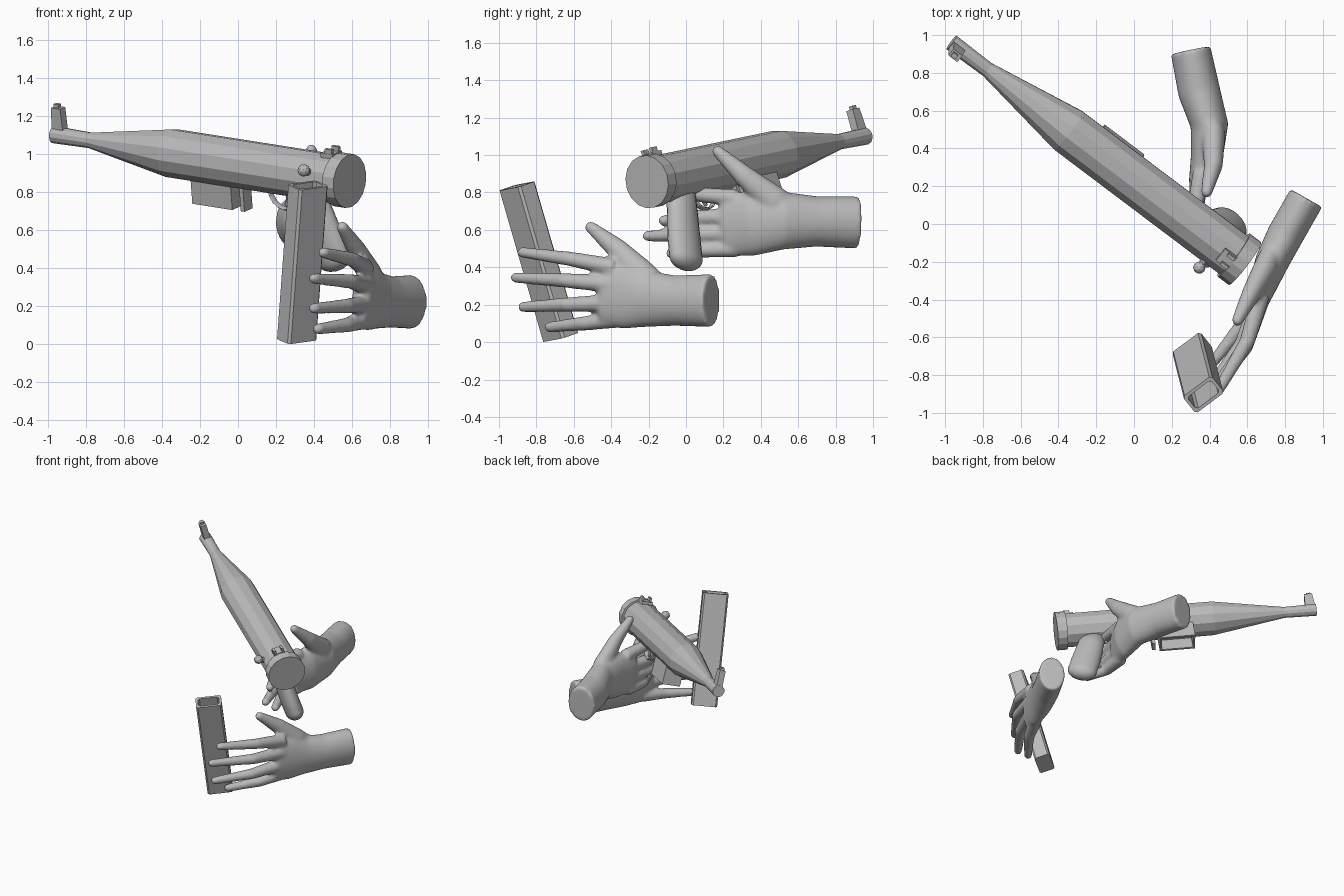
import bpy, bmesh
from math import sin, cos, pi, radians, copysign
from mathutils import Vector, Matrix

if "Cube" in bpy.data.objects:
    bpy.data.objects.remove(bpy.data.objects["Cube"])

grey = bpy.data.materials.new("plain grey")
grey.use_nodes = True
grey.diffuse_color = (0.5, 0.5, 0.5, 1)
grey.node_tree.nodes["Principled BSDF"].inputs["Base Color"].default_value = (0.5, 0.5, 0.5, 1)


def finish(name, bm, smooth=False, matrix=None):
    bmesh.ops.recalc_face_normals(bm, faces=bm.faces)
    if matrix:
        bm.transform(matrix)
    mesh = bpy.data.meshes.new(name)
    bm.to_mesh(mesh)
    bm.free()
    mesh.materials.append(grey)
    obj = bpy.data.objects.new(name, mesh)
    bpy.context.collection.objects.link(obj)
    for p in mesh.polygons:
        p.use_smooth = smooth
    return obj


def tube(bm, path, wide, radii, round_tip=True, sides=20):
    """Loft ellipses along a path; radii are (along wide axis, across it)."""
    path = [Vector(p) for p in path]
    wide = Vector(wide)
    rings = []
    for i, p in enumerate(path):
        tan = (path[min(i + 1, len(path) - 1)] - path[max(i - 1, 0)]).normalized()
        w = (wide - tan * wide.dot(tan)).normalized()
        rings.append((p, w, tan.cross(w), *radii[i]))
    if round_tip:
        p, w, n, a, b = rings[-1]
        for t in (0.3, 0.6, 0.85, 0.97):
            k = (1 - t * t) ** 0.5
            rings.append((p + tan * min(a, b) * t, w, n, a * k, b * k))
    loops = []
    for p, w, n, a, b in rings:
        loops.append([bm.verts.new(p + w * a * cos(2 * pi * i / sides) + n * b * sin(2 * pi * i / sides))
                      for i in range(sides)])
    for r0, r1 in zip(loops, loops[1:]):
        for i in range(sides):
            j = (i + 1) % sides
            bm.faces.new((r0[i], r0[j], r1[j], r1[i]))
    bm.faces.new(loops[0][::-1])
    bm.faces.new(loops[-1])


def box(bm, center, size):
    m = Matrix.Translation(center) @ Matrix.Diagonal((*size, 1))
    return bmesh.ops.create_cube(bm, size=1, matrix=m)["verts"]


def hollow(bm, end, wall, depth):
    """Sink the face at the top (end = 1) or bottom (end = -1), leaving a rim."""
    face = max(bm.faces, key=lambda f: f.calc_center_median().z * end)
    mid = face.calc_center_median()
    outer = list(face.verts)
    rim = [bm.verts.new((v.co.x - copysign(wall, v.co.x - mid.x),
                         v.co.y - copysign(wall, v.co.y - mid.y), v.co.z)) for v in outer]
    floor = [bm.verts.new(v.co - Vector((0, 0, end * depth))) for v in rim]
    bm.faces.remove(face)
    for a, b in ((outer, rim), (rim, floor)):
        for i in range(len(a)):
            bm.faces.new((a[i - 1], a[i], b[i], b[i - 1]))
    bm.faces.new(floor)


# Gun frame: local x = right side, y = toward the muzzle, z = up, rolled a little
fwd = Vector((-1.54, 1.16, 0.242)).normalized()
side = fwd.cross(Vector((0, 0, 1))).normalized()
up = side.cross(fwd)
roll = radians(16)
side, up = side * cos(roll) + up * sin(roll), up * cos(roll) - side * sin(roll)
gun = Matrix.Translation((0.587, -0.209, 0.857)) @ Matrix((side, fwd, up)).transposed().to_4x4()


def turned(name, profile, sides):
    bm = bmesh.new()
    tube(bm, [(0, t, 0) for t, r in profile], (0, 0, 1), [(r, r) for t, r in profile], False, sides)
    return finish(name, bm, matrix=gun)


turned("receiver_and_barrel", [(0.07, 0.13), (1.18, 0.13), (1.69, 0.047), (1.72, 0.042), (1.96, 0.046)], 12)
turned("rear_cap", [(0, 0.143), (0.075, 0.143)], 16)

# Front sight post, narrower at the top
bm = bmesh.new()
post = box(bm, (0, 1.92, 0.09), (0.045, 0.075, 0.13))
for v in post:
    if v.co.z > 0.1:
        v.co.y = 1.92 + (v.co.y - 1.92) * 0.8
box(bm, (0, 1.925, 0.162), (0.025, 0.03, 0.025))
finish("front_sight", bm, matrix=gun)

# Rear sight: base with two ears
bm = bmesh.new()
box(bm, (0, 0.11, 0.135), (0.08, 0.08, 0.025))
for x in (-0.03, 0.03):
    box(bm, (x, 0.1, 0.15), (0.018, 0.045, 0.045))
finish("rear_sight", bm, matrix=gun)

# Bolt handle: shaft with round knob
bm = bmesh.new()
out = Vector((-0.875, 0, 0.46))
start = Vector((0, 0.185, 0))
tube(bm, [start + out * 0.1, start + out * 0.165], (0, 1, 0), [(0.02, 0.02)] * 2, False, 10)
bmesh.ops.create_icosphere(bm, subdivisions=2, radius=0.033, matrix=Matrix.Translation(start + out * 0.168))
finish("bolt_handle", bm, matrix=gun)

# Magazine well, open below, and its catch behind
bm = bmesh.new()
box(bm, (0.008, 0.885, -0.165), (0.14, 0.265, 0.15))
hollow(bm, -1, 0.015, 0.1)
finish("magazine_well", bm, matrix=gun)
bm = bmesh.new()
box(bm, (0, 0.705, -0.175), (0.07, 0.025, 0.15))
finish("magazine_catch", bm, matrix=gun)

# Trigger guard and trigger
bm = bmesh.new()
arc = [(0, 0.44 + 0.1 * cos(a * pi / 8), -0.11 - 0.1 * sin(a * pi / 8)) for a in range(9)]
tube(bm, arc, (1, 0, 0), [(0.02, 0.007)] * 9, False, 8)
tube(bm, [(0, 0.43, -0.11), (0, 0.42, -0.15), (0, 0.435, -0.185)], (1, 0, 0), [(0.01, 0.012)] * 3, True, 8)
finish("trigger_guard", bm, matrix=gun)

# Grip: rounded tube leaning back
bm = bmesh.new()
tube(bm, [(0.36, -0.03, 0.84), (0.41, -0.02, 0.7), (0.465, -0.01, 0.55), (0.505, 0, 0.45)], fwd,
     [(0.09, 0.066), (0.1, 0.066), (0.11, 0.068), (0.11, 0.068)])
finish("grip", bm, smooth=True)

# Loose magazine: open-topped bevelled box
axis = Vector((0.06, -0.235, 0.815)).normalized()
long = Vector((0.79, 0.59, 0.11))
long = (long - axis * long.dot(axis)).normalized()
frame = Matrix((long, axis.cross(long), axis)).transposed().to_4x4()
bm = bmesh.new()
box(bm, (0, 0, 0), (0.19, 0.117, 0.845))
bmesh.ops.bevel(bm, geom=[e for e in bm.edges if abs(e.verts[0].co.z - e.verts[1].co.z) > 0.1],
                offset=0.013, segments=1, affect='EDGES')
hollow(bm, 1, 0.017, 0.8)
finish("loose_magazine", bm, matrix=Matrix.Translation((0.338, -0.787, 0.43)) @ frame)


def hand(name, palm, palm_radii, fingers, thumb):
    """Fuse palm, fingers and thumb into one smooth skin."""
    bm = bmesh.new()
    tube(bm, palm, (0, 0, 1), palm_radii, True, 28)
    for f in fingers:
        tube(bm, f, (0, 0, 1), [(0.048, 0.05), (0.039, 0.041), (0.029, 0.03)])
    tube(bm, thumb, (1, 0, 0), [(0.06, 0.08), (0.065, 0.082), (0.05, 0.057), (0.031, 0.032)])
    obj = finish(name, bm, smooth=True)
    remesh = obj.modifiers.new("fuse", 'REMESH')
    remesh.mode = 'VOXEL'
    remesh.voxel_size = 0.011
    remesh.use_smooth_shade = True
    soft = obj.modifiers.new("soften", 'SMOOTH')
    soft.factor = 0.5
    soft.iterations = 9


# Hand reaching for the loose magazine
hand("magazine_hand",
     [(0.912, 0.137, 0.222), (0.8, -0.06, 0.222), (0.73, -0.2, 0.23), (0.685, -0.32, 0.245), (0.655, -0.42, 0.26)],
     [(0.142, 0.097), (0.135, 0.097), (0.15, 0.09), (0.175, 0.075), (0.165, 0.054)],
     [[(0.67, -0.38, 0.4), (0.6, -0.62, 0.445), (0.45, -0.875, 0.48)],
      [(0.67, -0.4, 0.31), (0.59, -0.65, 0.33), (0.4, -0.91, 0.345)],
      [(0.665, -0.4, 0.21), (0.57, -0.64, 0.2), (0.4, -0.87, 0.188)],
      [(0.66, -0.36, 0.125), (0.57, -0.54, 0.1), (0.42, -0.73, 0.08)]],
     [(0.75, -0.12, 0.25), (0.69, -0.25, 0.37), (0.62, -0.37, 0.5), (0.548, -0.51, 0.615)])

# Hand holding the grip
hand("grip_hand",
     [(0.3, 0.92, 0.64), (0.345, 0.7, 0.645), (0.4, 0.52, 0.65), (0.385, 0.35, 0.635), (0.35, 0.23, 0.625)],
     [(0.14, 0.107), (0.135, 0.112), (0.155, 0.1), (0.175, 0.085), (0.165, 0.06)],
     [[(0.36, 0.27, 0.77), (0.315, 0.05, 0.79), (0.36, -0.08, 0.77)],
      [(0.35, 0.25, 0.67), (0.31, 0.02, 0.665), (0.37, -0.12, 0.65)],
      [(0.35, 0.25, 0.58), (0.32, 0.02, 0.575), (0.39, -0.205, 0.567)],
      [(0.35, 0.27, 0.5), (0.33, 0.08, 0.49), (0.39, -0.08, 0.475)]],
     [(0.38, 0.61, 0.66), (0.42, 0.47, 0.755), (0.42, 0.31, 0.89), (0.385, 0.17, 1.02)])
